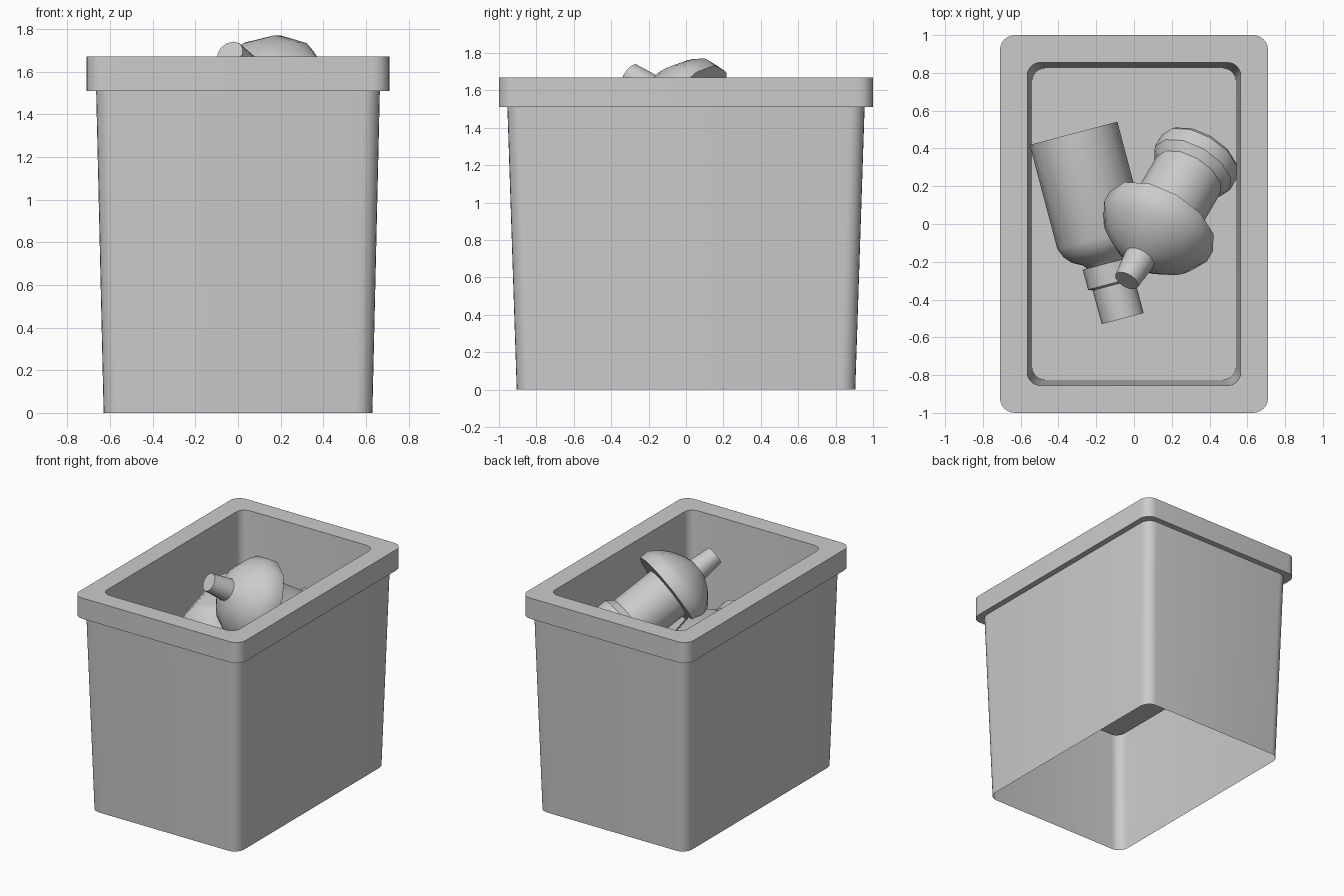
import bpy, bmesh, math
from mathutils import Vector, Matrix

old = bpy.data.objects.get("Cube")
if old:
    bpy.data.objects.remove(old, do_unlink=True)

grey = bpy.data.materials.new("plain_grey")
grey.use_nodes = True
GREY = (0.6, 0.6, 0.6, 1)
grey.diffuse_color = GREY
grey.node_tree.nodes["Principled BSDF"].inputs["Base Color"].default_value = GREY


def loft(name, loops, cap_start, cap_end, matrix=Matrix(), angle=35):
    """Skin a list of equal-length point loops and smooth the result."""
    bm = bmesh.new()
    rings = [[bm.verts.new(matrix @ Vector(p)) for p in loop] for loop in loops]
    n = len(rings[0])
    for a, b in zip(rings, rings[1:]):
        for i in range(n):
            j = (i + 1) % n
            bm.faces.new((a[i], a[j], b[j], b[i]))
    if cap_start:
        bm.faces.new(rings[0][::-1])
    if cap_end:
        bm.faces.new(rings[-1])
    bmesh.ops.recalc_face_normals(bm, faces=bm.faces)
    mesh = bpy.data.meshes.new(name)
    bm.to_mesh(mesh)
    bm.free()
    mesh.materials.append(grey)
    obj = bpy.data.objects.new(name, mesh)
    bpy.context.collection.objects.link(obj)
    bpy.ops.object.select_all(action='DESELECT')
    obj.select_set(True)
    bpy.context.view_layer.objects.active = obj
    bpy.ops.object.shade_smooth_by_angle(angle=math.radians(angle))
    return obj


def rounded_rect(hx, hy, z, r, steps=6):
    """Loop of a rectangle with rounded corners at height z."""
    pts = []
    for k, (sx, sy) in enumerate(((1, 1), (-1, 1), (-1, -1), (1, -1))):
        for i in range(steps + 1):
            a = (k + i / steps) * math.pi / 2
            pts.append((sx * (hx - r) + r * math.cos(a),
                        sy * (hy - r) + r * math.sin(a), z))
    return pts


def lathe(name, profile, sides, origin, direction, angle):
    """Turn (distance, radius) pairs around an axis."""
    rot = Vector(direction).to_track_quat('Z', 'Y').to_matrix().to_4x4()
    matrix = Matrix.Translation(origin) @ rot
    loops = []
    for s, r in profile:
        angles = [math.pi / 2 + math.tau * i / sides for i in range(sides)]
        loops.append([(r * math.cos(a), r * math.sin(a), s) for a in angles])
    return loft(name, loops, True, True, matrix, angle)


# Bin: tapered outer wall, overhanging rim, inner wall and raised floor
loft("bin", [
    rounded_rect(0.63, 0.905, 0, 0.08),
    rounded_rect(0.665, 0.955, 1.51, 0.08),
    rounded_rect(0.71, 1.0, 1.51, 0.08),
    rounded_rect(0.71, 1.0, 1.67, 0.08),
    rounded_rect(0.565, 0.855, 1.67, 0.07),
    rounded_rect(0.54, 0.825, 0.9, 0.07),
], False, True)

# Tilted bottle: flared foot, body, collar with sloped front, domed lid, spout
lathe("tilted_bottle", [
    (-0.48, 0.215), (-0.46, 0.23), (-0.38, 0.23), (-0.33, 0.195),
    (0.0, 0.195), (0.0, 0.315), (0.07, 0.315), (0.125, 0.28),
    (0.16, 0.25), (0.2, 0.205), (0.235, 0.155), (0.265, 0.085),
    (0.424, 0.068),
], 12, (0.145, 0.014, 1.464), (-0.432, -0.74, 0.515), 32)

# Lying bottle: straight body, rounded shoulder, neck ring and cap
lathe("lying_bottle", [
    (0.0, 0.24), (0.57, 0.24), (0.62, 0.22), (0.66, 0.185),
    (0.69, 0.13), (0.71, 0.115), (0.71, 0.138), (0.82, 0.138),
    (0.83, 0.115), (1.015, 0.115),
], 20, (-0.32, 0.48, 1.15), (0.256, -0.966, 0), 40)
